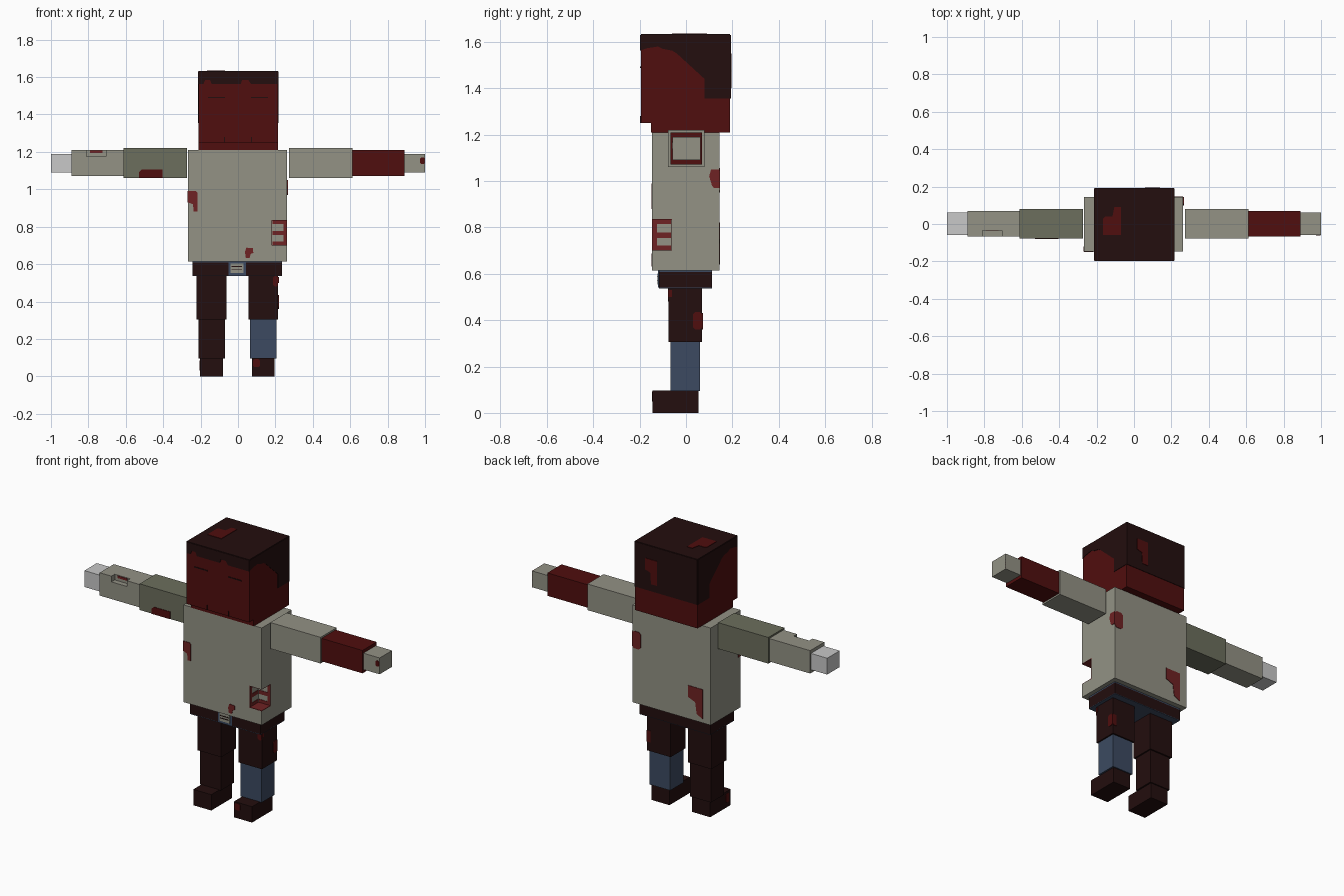
import bpy, bmesh

if "Cube" in bpy.data.objects:
    bpy.data.objects.remove(bpy.data.objects["Cube"])


def lin(c):
    c /= 255
    return c / 12.92 if c <= 0.04045 else ((c + 0.055) / 1.055) ** 2.4


def colour(name, r, g, b):
    m = bpy.data.materials.new(name)
    m.diffuse_color = (lin(r), lin(g), lin(b), 1)
    m.use_nodes = True
    m.node_tree.nodes["Principled BSDF"].inputs["Base Color"].default_value = m.diffuse_color
    return m


DARK = colour("dark_brown", 35, 14, 14)
RED = colour("deep_red", 80, 14, 14)
WOUND = colour("wound_red", 110, 34, 35)
GREY = colour("warm_grey", 147, 146, 133)
OLIVE = colour("olive_grey", 108, 110, 93)
PALE = colour("pale_grey", 200, 200, 200)
BLUE = colour("denim_blue", 60, 74, 97)


def prism(name, outline, axis, a, b, mat):
    """Extrude a 2D outline along an axis from a to b."""
    def place(p, d):
        return {"x": (d, p[0], p[1]), "y": (p[0], d, p[1]), "z": (p[0], p[1], d)}[axis]
    bm = bmesh.new()
    lo = [bm.verts.new(place(p, a)) for p in outline]
    hi = [bm.verts.new(place(p, b)) for p in outline]
    bm.faces.new(lo)
    bm.faces.new(hi)
    n = len(outline)
    for i in range(n):
        j = (i + 1) % n
        bm.faces.new((lo[i], lo[j], hi[j], hi[i]))
    bmesh.ops.recalc_face_normals(bm, faces=bm.faces)
    me = bpy.data.meshes.new(name)
    bm.to_mesh(me)
    bm.free()
    me.materials.append(mat)
    ob = bpy.data.objects.new(name, me)
    bpy.context.collection.objects.link(ob)
    return ob


def rect(u0, u1, v0, v1):
    return [(u0, v0), (u1, v0), (u1, v1), (u0, v1)]


def box(name, x, y, z, mat):
    return prism(name, rect(*x, *y), "z", z[0], z[1], mat)


def plate(name, outline, axis, pos, side, mat, t=0.003):
    """Thin painted patch lying on the surface at pos, facing side (+1/-1)."""
    return prism(name, outline, axis, pos - side * 0.001, pos + side * t, mat)


def blob(u0, u1, v0, v1, c=0.01):
    """Rectangle with clipped corners."""
    return [(u0 + c, v0), (u1 - c, v0), (u1, v0 + c), (u1, v1 - c),
            (u1 - c, v1), (u0 + c, v1), (u0, v1 - c), (u0, v0 + c)]


def carve(ob, x, y, z):
    """Cut a box-shaped notch out of a part."""
    cutter = box("notch_cutter", x, y, z, GREY)
    cutter.hide_render = True
    mod = ob.modifiers.new("notch", "BOOLEAN")
    mod.operation, mod.object, mod.solver = "DIFFERENCE", cutter, "EXACT"
    bpy.context.view_layer.objects.active = ob
    bpy.ops.object.modifier_apply(modifier=mod.name)
    bpy.data.objects.remove(cutter)


# Head with the chin set back
prism("head", [(-0.195, 1.25), (-0.152, 1.25), (-0.152, 1.21), (0.19, 1.21),
               (0.19, 1.63), (-0.195, 1.63)], "x", -0.211, 0.213, RED)

# Hair: sides, back, fringe and top
hair_side = [(-0.195, 1.563), (-0.17, 1.572), (-0.12, 1.58), (-0.10, 1.57), (-0.06, 1.562),
             (-0.04, 1.55), (0.08, 1.44), (0.08, 1.355), (0.19, 1.355), (0.19, 1.63), (-0.195, 1.63)]
plate("hair_right", hair_side, "x", 0.213, 1, DARK)
plate("hair_left", hair_side, "x", -0.211, -1, DARK)
plate("hair_back", rect(-0.211, 0.213, 1.355, 1.63), "y", 0.19, 1, DARK)
plate("hair_fringe", [(-0.211, 1.562), (-0.185, 1.562), (-0.175, 1.585), (-0.15, 1.585), (-0.14, 1.562),
                      (0.015, 1.562), (0.022, 1.585), (0.055, 1.585), (0.07, 1.562),
                      (0.213, 1.562), (0.213, 1.63), (-0.211, 1.63)], "y", -0.195, -1, DARK)
plate("hair_top", rect(-0.211, 0.213, -0.195, 0.19), "z", 1.63, 1, DARK)
plate("crown_wound", [(-0.165, -0.06), (-0.07, -0.06), (-0.07, 0.09), (-0.105, 0.09),
                      (-0.115, 0.04), (-0.155, 0.04), (-0.165, 0.03)], "z", 1.633, 1, RED)
plate("back_head_wound", [(0.06, 1.40), (0.10, 1.40), (0.105, 1.47), (0.14, 1.48),
                          (0.14, 1.55), (0.06, 1.55)], "y", 0.193, 1, RED)

# Thin closed eyes and mouth line
for s in (-1, 1):
    plate("eye_line", rect(*sorted((s * 0.07, s * 0.16)), 1.487, 1.493), "y", -0.195, -1, DARK)
    plate("mouth_corner", rect(*sorted((s * 0.07, s * 0.075)), 1.25, 1.28), "y", -0.195, -1, DARK)

# Torso with an open wound at the front right corner
torso = box("torso", (-0.268, 0.263), (-0.146, 0.144), (0.615, 1.21), GREY)
carve(torso, (0.18, 0.3), (-0.2, -0.06), (0.70, 0.835))
plate("wound_floor", rect(0.18, 0.263, -0.146, -0.06), "z", 0.70, 1, WOUND)
plate("wound_roof", rect(0.18, 0.263, -0.146, -0.06), "z", 0.835, -1, WOUND)
for z0, z1 in ((0.70, 0.722), (0.755, 0.778), (0.815, 0.835)):
    plate("rib_gap_back", rect(0.185, 0.246, z0, z1), "y", -0.06, -1, WOUND)
    plate("rib_gap_inner", rect(-0.128, -0.065, z0, z1), "x", 0.18, 1, WOUND)
plate("wound_edge_back", rect(0.244, 0.263, 0.70, 0.835), "y", -0.06, -1, WOUND)
plate("wound_edge_inner", rect(-0.146, -0.126, 0.70, 0.835), "x", 0.18, 1, WOUND)

# Torso stains
plate("chest_stain", [(-0.268, 0.93), (-0.24, 0.92), (-0.238, 0.88), (-0.216, 0.88),
                      (-0.216, 0.98), (-0.225, 0.99), (-0.268, 0.99)], "y", -0.146, -1, WOUND)
plate("chest_stain_side", rect(-0.146, -0.12, 0.93, 0.99), "x", -0.268, -1, WOUND)
plate("belly_stain", [(0.042, 0.632), (0.062, 0.632), (0.068, 0.655), (0.082, 0.66),
                      (0.08, 0.685), (0.045, 0.688), (0.037, 0.665)], "y", -0.146, -1, WOUND)
plate("shoulder_stain_side", [(0.12, 0.97), (0.144, 0.97), (0.144, 1.05), (0.108, 1.05),
                              (0.1, 1.02), (0.112, 0.98)], "x", 0.263, 1, WOUND)
plate("shoulder_stain_back", blob(0.205, 0.263, 0.95, 1.055, 0.012), "y", 0.144, 1, WOUND)
plate("back_stain", [(-0.115, 0.82), (-0.215, 0.82), (-0.215, 0.64), (-0.175, 0.66),
                     (-0.165, 0.73), (-0.115, 0.75)], "y", 0.144, 1, WOUND)

# Pelvis with denim underside and patch at the front
box("pelvis", (-0.244, 0.236), (-0.117, 0.113), (0.54, 0.608), DARK)
box("waistband", (-0.244, 0.236), (-0.117, 0.113), (0.607, 0.617), BLUE)
plate("pelvis_underside", rect(-0.244, 0.236, -0.117, 0.113), "z", 0.54, -1, BLUE)
plate("belt_patch", rect(-0.05, 0.042, 0.54, 0.615), "y", -0.117, -1, BLUE)
plate("buckle", rect(-0.04, 0.03, 0.553, 0.602), "y", -0.12, -1, GREY)
for z in (0.57, 0.585):
    plate("buckle_line", rect(-0.035, 0.022, z, z + 0.004), "y", -0.123, -1, DARK)

# Arms: upper arm, forearm and hand on each side
for side, s, mats in (("left", -1, (OLIVE, GREY, PALE)), ("right", 1, (GREY, RED, GREY))):
    segs = (("upper_arm", 0.273, 0.613, (-0.077, 0.079), (1.06, 1.22)),
            ("forearm", 0.613, 0.89, (-0.067, 0.070), (1.07, 1.21)),
            ("hand", 0.89, 1.0, (-0.058, 0.062), (1.09, 1.19)))
    for (part, a, b, y, z), m in zip(segs, mats):
        ob = box(side + "_" + part, sorted((s * a, s * b)), y, z, m)
        if side == "left" and part == "forearm":
            carve(ob, (-0.81, -0.705), (-0.2, -0.035), (1.175, 1.3))

# Arm stains
plate("forearm_cut", rect(-0.79, -0.725, 1.193, 1.207), "y", -0.035, -1, WOUND)
plate("upper_arm_stain", [(-0.53, 1.06), (-0.405, 1.06), (-0.405, 1.105), (-0.515, 1.105),
                          (-0.53, 1.09)], "y", -0.077, -1, RED)
plate("hand_stain", blob(0.973, 0.998, 1.135, 1.17, 0.006), "y", -0.058, -1, RED)
plate("hand_end", rect(-0.058, 0.062, 1.09, 1.19), "x", 0.998, 1, WOUND, 0.002)

# Legs: thigh, shin and foot on each side
for side, cx, shin in (("left", -0.141, DARK), ("right", 0.135, BLUE)):
    box(side + "_thigh", (cx - 0.08, cx + 0.08), (-0.075, 0.07), (0.305, 0.54), DARK)
    box(side + "_shin", (cx - 0.071, cx + 0.071), (-0.066, 0.061), (0.095, 0.305), shin)
    box(side + "_foot", (cx - 0.061, cx + 0.061), (-0.144, 0.054), (0, 0.097), DARK)

# Leg stains
plate("thigh_stain_front", blob(0.188, 0.215, 0.48, 0.537, 0.008), "y", -0.075, -1, RED)
plate("thigh_stain_edge", rect(-0.075, -0.06, 0.5, 0.53), "x", 0.215, 1, RED)
plate("thigh_stain_side", blob(0.03, 0.07, 0.36, 0.435), "x", 0.215, 1, RED)
plate("thigh_stain_back", rect(0.19, 0.215, 0.36, 0.43), "y", 0.07, 1, RED)
plate("foot_stain", blob(0.08, 0.118, 0.05, 0.092, 0.008), "y", -0.144, -1, RED)
plate("left_foot_stain", blob(-0.125, -0.095, 0.03, 0.085, 0.008), "x", -0.202, -1, RED)
